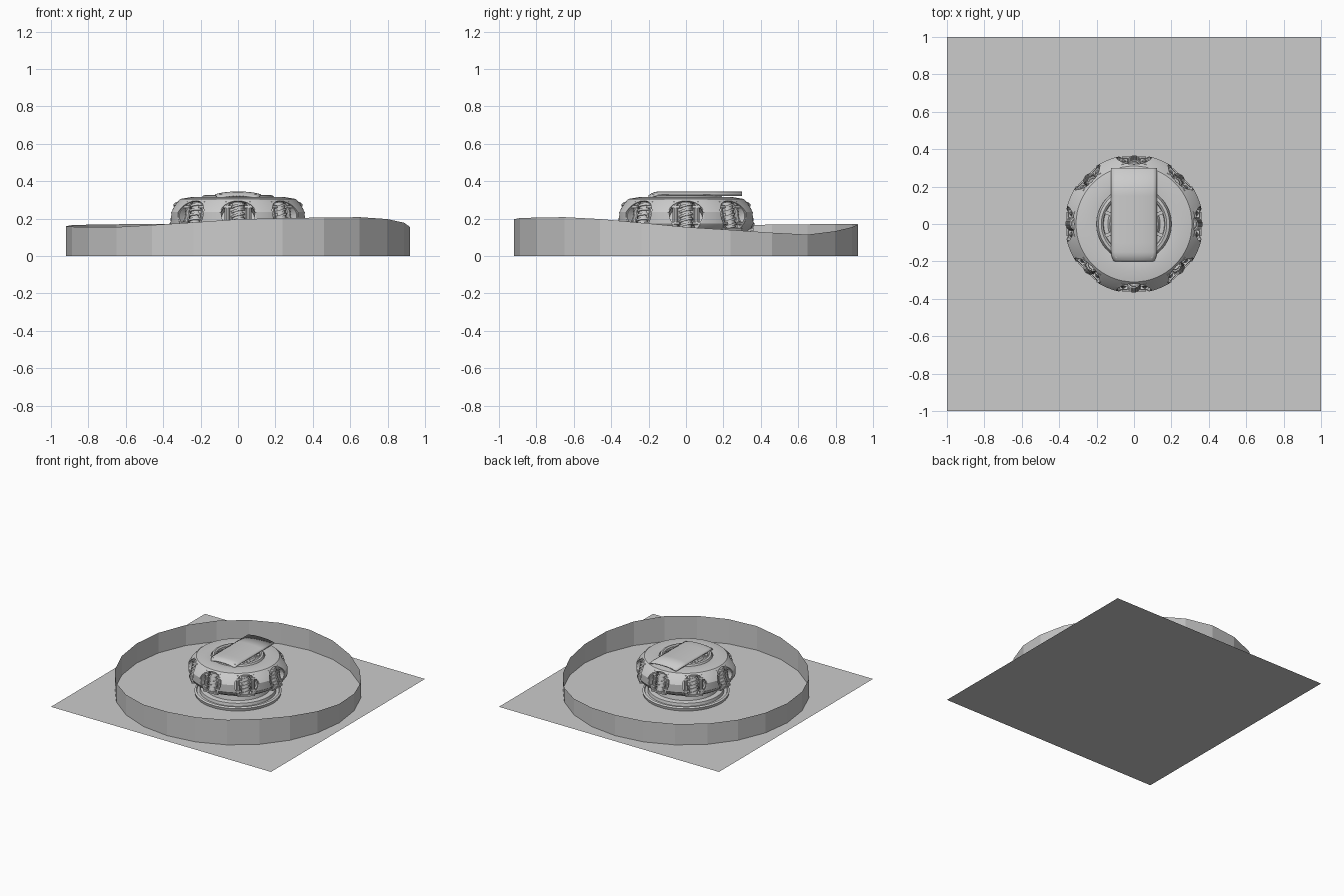
import bpy, bmesh, math
from math import sin, cos, pi, radians
from mathutils import Matrix, Vector

cube = bpy.data.objects.get("Cube")
if cube:
    bpy.data.objects.remove(cube)

grey = bpy.data.materials.new("plain_grey")
grey.use_nodes = True
COLOUR = (0.6, 0.6, 0.6, 1)
grey.diffuse_color = COLOUR
grey.node_tree.nodes["Principled BSDF"].inputs["Base Color"].default_value = COLOUR


def finish(name, bm, smooth=True):
    """Turn a bmesh into a named object."""
    mesh = bpy.data.meshes.new(name)
    bm.to_mesh(mesh)
    bm.free()
    mesh.materials.append(grey)
    obj = bpy.data.objects.new(name, mesh)
    bpy.context.collection.objects.link(obj)
    if smooth:
        shade(obj)
    return obj


def shade(obj):
    bpy.ops.object.select_all(action='DESELECT')
    bpy.context.view_layer.objects.active = obj
    obj.select_set(True)
    bpy.ops.object.shade_smooth_by_angle(angle=radians(30))


def lathe(name, profile, steps=64, closed=True):
    """Revolve (radius, height) points around z."""
    bm = bmesh.new()
    rings = [[bm.verts.new((r * cos(2 * pi * i / steps), r * sin(2 * pi * i / steps), z))
              for i in range(steps)] for r, z in profile]
    count = len(rings) if closed else len(rings) - 1
    for k in range(count):
        a, b = rings[k], rings[(k + 1) % len(rings)]
        for i in range(steps):
            j = (i + 1) % steps
            bm.faces.new((a[i], a[j], b[j], b[i]))
    bmesh.ops.recalc_face_normals(bm, faces=bm.faces)
    return finish(name, bm)


def add_cylinder(bm, matrix, radius, depth, sides=16, top=None):
    bmesh.ops.create_cone(bm, cap_ends=True, segments=sides, radius1=radius,
                          radius2=radius if top is None else top, depth=depth, matrix=matrix)


def add_box(bm, matrix, size):
    bmesh.ops.create_cube(bm, size=1, matrix=matrix @ Matrix.Diagonal((*size, 1)))


def turn(angle, axis):
    return Matrix.Rotation(angle, 4, axis)


def bays():
    """Frames of the eight bays: local x points outwards."""
    return [turn(i * pi / 4, 'Z') for i in range(8)]


# Ground sheet
bm = bmesh.new()
bmesh.ops.create_grid(bm, x_segments=1, y_segments=1, size=1)
finish("ground_sheet", bm, False)

# Perimeter wall: open band with a rolling top edge, one height every 15 degrees
heights = [.155, .14, .125, .115, .133, .155, .17, .172, .172, .17, .168, .165,
           .16, .157, .155, .155, .166, .18, .197, .203, .206, .208, .198, .178]
bm = bmesh.new()
low, high = [], []
for i, h in enumerate(heights):
    a = radians(15 * i)
    low.append(bm.verts.new((.92 * cos(a), .92 * sin(a), 0)))
    high.append(bm.verts.new((.92 * cos(a), .92 * sin(a), h)))
for i in range(24):
    j = (i + 1) % 24
    bm.faces.new((low[i], low[j], high[j], high[i]))
finish("perimeter_wall", bm, False)

# Stepped base and recessed neck
lathe("base_ring", [(.2, 0), (.32, 0), (.325, .022), (.31, .03), (.305, .022), (.285, .022),
                    (.28, .045), (.265, .05), (.2, .05)])
lathe("neck", [(.2, .04), (.245, .04), (.235, .09), (.27, .14), (.2, .14)])

# Outer shell with eight sockets cut out of it
shell = lathe("ring_shell", [(.2, .12), (.31, .12), (.35, .145), (.37, .175), (.37, .235),
                             (.35, .265), (.31, .305), (.25, .315), (.2, .31)])
bm = bmesh.new()
for bay in bays():
    m = bay @ Matrix.Translation((.36, 0, .222)) @ turn(radians(75), 'Y')
    add_cylinder(bm, m @ Matrix.Diagonal((.9, 1.05, 1, 1)), .085, .2, 24, .1)
cutter = finish("socket_cutter", bm, False)
cutter.hide_render = True
cut = shell.modifiers.new("sockets", 'BOOLEAN')
cut.object = cutter
cut.solver = 'EXACT'
bpy.context.view_layer.objects.active = shell
bpy.ops.object.modifier_apply(modifier=cut.name)
bpy.data.objects.remove(cutter)
shade(shell)

# Socket fittings: rounded pod, ribbed spool, side posts and floor sill
pods, spools, posts = bmesh.new(), bmesh.new(), bmesh.new()
for bay in bays():
    bmesh.ops.create_uvsphere(pods, u_segments=16, v_segments=10, radius=1,
                              matrix=bay @ Matrix.Translation((.275, 0, .215))
                              @ Matrix.Diagonal((.06, .065, .085, 1)))
    lean = bay @ Matrix.Translation((.318, 0, .215)) @ turn(radians(-12), 'Y')
    add_cylinder(spools, lean, .03, .14)
    for k in range(5):
        rib = Matrix.Translation((0, 0, (k - 2) * .026)) @ turn(radians(14), 'X')
        add_cylinder(spools, lean @ rib, .038, .012)
    for side in (-1, 1):
        add_cylinder(posts, lean @ Matrix.Translation((.005, side * .058, 0)), .014, .15, 10)
        add_box(posts, lean @ Matrix.Translation((.008, side * .056, .045)), (.034, .04, .012))
        add_box(posts, lean @ Matrix.Translation((.008, side * .056, -.045)), (.034, .04, .012))
    add_box(posts, bay @ Matrix.Translation((.325, 0, .142)), (.07, .13, .014))
finish("socket_pods", pods)
finish("ribbed_spools", spools)
finish("socket_posts", posts)

# Raised lip around each socket
lips = bmesh.new()
for bay in bays():
    m = bay @ Matrix.Translation((.345, 0, .222)) @ turn(radians(75), 'Y')
    loops = []
    for k in range(24):
        a = 2 * pi * k / 24
        # lip follows the curve of the shell
        dy = .1 * sin(a)
        up = .085 * cos(a)
        loops.append([lips.verts.new(m @ Vector((up * s, dy * s, d - .03 * cos(a) ** 2)))
                      for s, d in ((1.03, -.02), (1.03, .008), (.9, .008), (.9, -.02))])
    for k in range(24):
        p, q = loops[k], loops[(k + 1) % 24]
        for n in range(4):
            lips.faces.new((p[n], p[(n + 1) % 4], q[(n + 1) % 4], q[n]))
bmesh.ops.recalc_face_normals(lips, faces=lips.faces)
finish("socket_lips", lips)

# Roof collar, sunken roof and spokes
lathe("roof_collar", [(.16, .29), (.2, .3), (.19, .322), (.175, .326), (.165, .318)])
lathe("sunken_roof", [(.21, .3), (.14, .305), (.13, .318), (.001, .322)], closed=False)
bm = bmesh.new()
for i in range(8):
    add_box(bm, turn(radians(22.5 + 45 * i), 'Z') @ Matrix.Translation((.15, 0, .312)),
            (.06, .018, .014))
finish("roof_spokes", bm)

# Canopy: arched slab, rounded at the front and overhanging at the back
bm = bmesh.new()
rows = []
for t in (0, .1, .3, .6, 1, 2, 4, 7, 10):
    y = -.2 + .05 * t
    nose = max(0, 1 - t) ** 2
    half = .122 - .014 * nose
    rows.append([bm.verts.new((half * u, y, .345 - .014 * abs(u) ** 2.5 - .02 * nose))
                 for u in [k / 6 - 1 for k in range(13)]])
for a, b in zip(rows, rows[1:]):
    for k in range(12):
        bm.faces.new((a[k], a[k + 1], b[k + 1], b[k]))
canopy = finish("canopy", bm)
thick = canopy.modifiers.new("thickness", 'SOLIDIFY')
thick.thickness = .01
thick.offset = -1
bm = bmesh.new()
add_box(bm, Matrix.Translation((0, -.02, .316)), (.2, .32, .03))
finish("canopy_block", bm, False)
